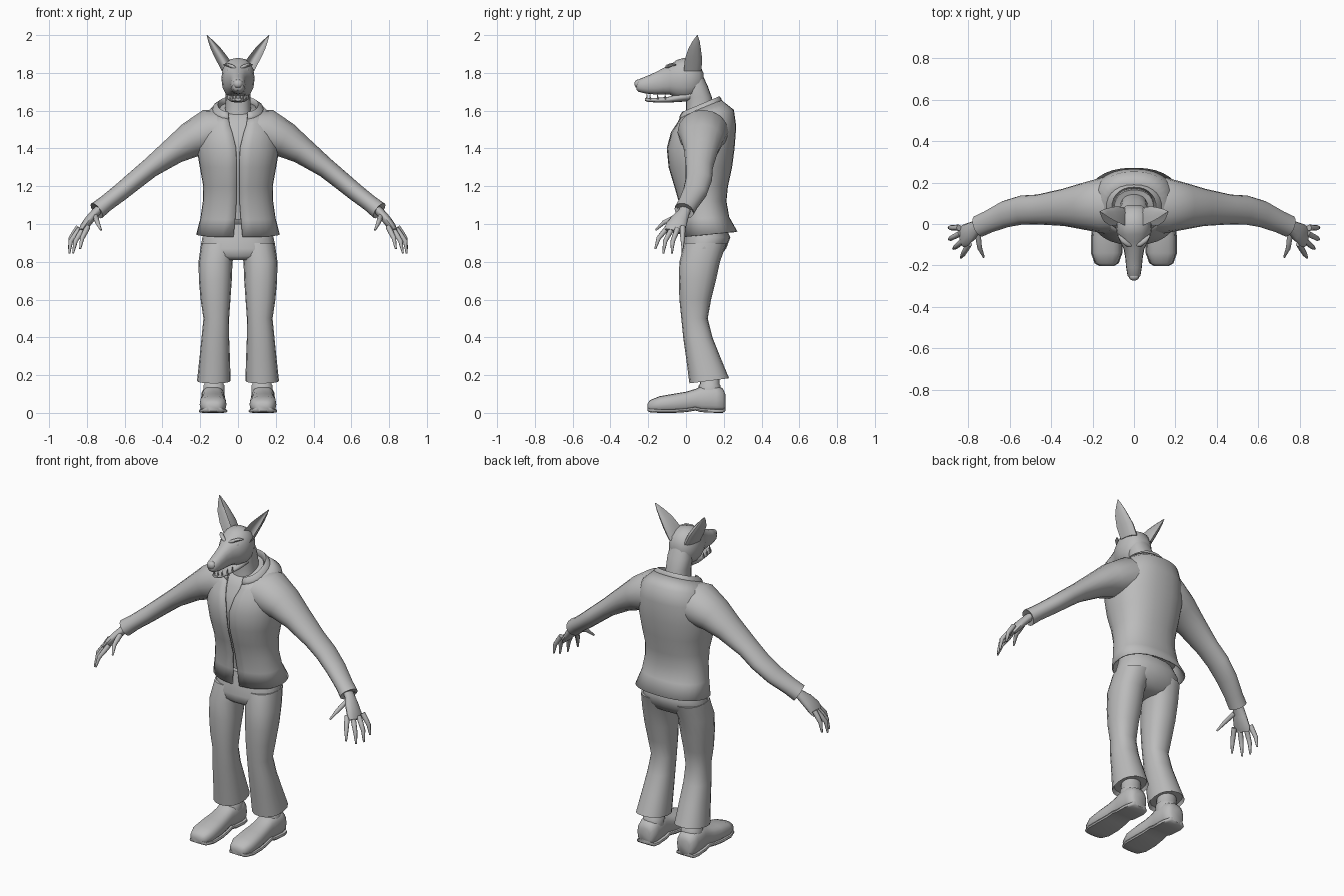
import bpy, bmesh, math
from mathutils import Vector as V

grey = bpy.data.materials.new("plain grey")
grey.diffuse_color = (0.5, 0.5, 0.5, 1)


def loft(name, rings, closed=True, caps=True, angle=50, thick=0):
    """Skin a list of point rings into a smooth shaded object."""
    bm = bmesh.new()
    rows = [[bm.verts.new(p) for p in r] for r in rings]
    n = len(rows[0])
    for a, b in zip(rows, rows[1:]):
        for i in range(n if closed else n - 1):
            j = (i + 1) % n
            bm.faces.new((a[i], a[j], b[j], b[i]))
    if caps:
        bm.faces.new(rows[0])
        bm.faces.new(rows[-1])
    bmesh.ops.recalc_face_normals(bm, faces=bm.faces)
    me = bpy.data.meshes.new(name)
    bm.to_mesh(me)
    bm.free()
    ob = bpy.data.objects.new(name, me)
    bpy.context.collection.objects.link(ob)
    me.materials.append(grey)
    bpy.ops.object.select_all(action='DESELECT')
    bpy.context.view_layer.objects.active = ob
    ob.select_set(True)
    bpy.ops.object.shade_smooth_by_angle(angle=math.radians(angle))
    if thick:
        m = ob.modifiers.new("cloth thickness", 'SOLIDIFY')
        m.thickness, m.offset = thick, 0
    return ob


def pw(c, e):
    return math.copysign(abs(c) ** (2 / e), c)


def flat_ring(z, hw, yf, yb, tilt=0, cx=0, n=20, e=2.3, gap=None):
    """Horizontal ring; with a gap it stays open at the front."""
    cy, hd = (yf + yb) / 2, (yb - yf) / 2
    g = math.asin(gap / hw) if gap else 0
    pts = []
    for i in range(n):
        t = g + (2 * math.pi - 2 * g) * i / (n - 1) if gap else 2 * math.pi * i / n
        x, y = pw(math.sin(t), e) * hw, -pw(math.cos(t), e) * hd
        if gap and i in (0, n - 1):
            x = math.copysign(gap, x)
        pts.append((cx + x, cy + y, z + tilt * y))
    return pts


def upright_ring(y, hw, z0, z1, cx=0, n=16, e=2.3):
    """Ring facing the front, for lofts that run along y."""
    cz, hh = (z0 + z1) / 2, (z1 - z0) / 2
    return [(cx + pw(math.cos(2 * math.pi * i / n), e) * hw, y,
             cz + pw(math.sin(2 * math.pi * i / n), e) * hh) for i in range(n)]


def tube(name, path, side=1, n=12, caps=True):
    """Tube through (x, y, z, radius across, radius along y)."""
    pts = [V((p[0] * side, p[1], p[2])) for p in path]
    rings = []
    for k, p in enumerate(path):
        d = (pts[min(k + 1, len(pts) - 1)] - pts[max(k - 1, 0)]).normalized()
        v = V((0, 1, 0)) - d * d.y
        v.normalize()
        u = d.cross(v)
        rings.append([pts[k] + u * p[3] * math.cos(2 * math.pi * i / n)
                      + v * p[4] * math.sin(2 * math.pi * i / n) for i in range(n)])
    return loft(name, rings, caps=caps)


# jacket body, open down the front: z, half width, front, back, tilt, gap
body = [(.945, .217, -.02, .268, .1, .024), (1.03, .195, -.025, .225, .05, .015),
        (1.12, .182, -.035, .21, 0, .008), (1.2, .18, -.058, .218, 0, .008),
        (1.3, .198, -.088, .24, 0, .008), (1.4, .215, -.098, .253, 0, .01),
        (1.5, .205, -.078, .262, .1, .03), (1.565, .18, -.05, .25, .25, .045),
        (1.61, .13, -.03, .185, .4, .05)]
loft("jacket_body", [flat_ring(z, w, f, b, t, n=29, gap=g) for z, w, f, b, t, g in body],
     closed=False, caps=False, thick=.008)
# shirt just inside the jacket
loft("shirt", [flat_ring(z, w - .014, f + .012, b - .014, t) for z, w, f, b, t, g in body[1:]])
loft("shirt_collar", [flat_ring(z, w, -.015, .15, .2) for z, w in ((1.54, .075), (1.59, .068))])
# folded jacket collar
loft("jacket_collar", [flat_ring(z, w, f, b, t, n=25, gap=.05) for z, w, f, b, t in (
    (1.592, .137, -.04, .19, .42), (1.615, .13, -.038, .185, .42),
    (1.63, .108, -.03, .178, .42), (1.6, .095, -.02, .165, .42))],
    closed=False, caps=False, thick=.006)

# trousers seat
loft("trouser_seat", [flat_ring(*r) for r in (
    (1.0, .165, .0, .2), (.93, .188, -.01, .235), (.87, .2, -.025, .213),
    (.83, .185, -.02, .18), (.81, .1, .0, .14))])

# head: skull and muzzle in one loft along y
loft("head", [upright_ring(*r) for r in (
    (.092, .035, 1.73, 1.80), (.07, .066, 1.69, 1.85), (.03, .083, 1.665, 1.874),
    (-.01, .088, 1.66, 1.88), (-.05, .082, 1.667, 1.868), (-.085, .068, 1.685, 1.842),
    (-.12, .05, 1.686, 1.825), (-.165, .042, 1.686, 1.802), (-.21, .038, 1.69, 1.782),
    (-.25, .031, 1.70, 1.766), (-.262, .02, 1.71, 1.755))])
loft("nose", [upright_ring(y, w, 1.742 - h, 1.742 + h, n=12) for y, w, h in (
    (-.235, .015, .015), (-.25, .026, .024), (-.265, .022, .02), (-.272, .01, .009))])
loft("lower_jaw", [upright_ring(*r) for r in (
    (.02, .06, 1.65, 1.71), (-.04, .058, 1.646, 1.69), (-.09, .046, 1.643, 1.674),
    (-.15, .037, 1.643, 1.668), (-.2, .03, 1.646, 1.668), (-.217, .017, 1.652, 1.667))])
loft("neck", [flat_ring(*r) for r in (
    (1.52, .078, -.005, .155), (1.6, .068, .0, .15), (1.67, .066, .0, .137),
    (1.73, .07, -.01, .115), (1.78, .06, .0, .092))])

finger_ends = {"index_finger": ((.795, -.095, .985), (.825, -.145, .925), (.836, -.163, .868)),
               "middle_finger": ((.82, -.075, .975), (.86, -.11, .91), (.873, -.12, .845)),
               "ring_finger": ((.838, -.045, .975), (.885, -.07, .91), (.893, -.075, .845)),
               "little_finger": ((.845, -.018, .985), (.885, -.018, .925), (.895, -.018, .868)),
               "thumb": ((.755, -.045, 1.04), (.745, -.115, 1.01), (.725, -.16, .968))}

for s, tag in ((1, "left"), (-1, "right")):
    # sleeve, turned inward at the cuff
    tube(tag + "_sleeve", [
        (.06, .09, 1.5, .1, .13), (.15, .09, 1.487, .122, .135), (.25, .085, 1.445, .095, .112),
        (.34, .08, 1.388, .072, .09), (.465, .07, 1.297, .053, .072), (.54, .068, 1.236, .05, .07),
        (.62, .048, 1.17, .047, .065), (.7, .012, 1.108, .044, .055), (.748, -.01, 1.07, .048, .054),
        (.735, -.004, 1.082, .036, .042)], s, 16)
    # hand
    tube(tag + "_palm", [
        (.71, .008, 1.1, .024, .03), (.755, -.012, 1.06, .023, .032), (.785, -.035, 1.025, .024, .046),
        (.815, -.055, .985, .022, .055), (.832, -.065, .96, .014, .05)], s)
    for f, (a, b, c) in finger_ends.items():
        m = [(p + q) / 2 for p, q in zip(a, b)]
        tube(tag + "_" + f, [(*a, .014, .015), (*m, .014, .014), (*b, .012, .012),
                             (*c, .005, .005)], s, 8)
    # trouser leg with an open hem
    legs = [(.9, .1, .095, -.01, .215, 0), (.8, .119, .09, -.035, .18, 0),
            (.7, .12, .087, -.038, .158, 0), (.6, .119, .079, -.035, .133, 0),
            (.5, .115, .068, -.025, .115, 0), (.4, .12, .073, -.015, .14, 0),
            (.3, .123, .08, 0, .178, .05), (.17, .128, .089, .018, .228, .13),
            (.19, .128, .08, .03, .215, .13)]
    loft(tag + "_trouser_leg", [flat_ring(z, w, f, b, t, cx * s, 16) for z, cx, w, f, b, t in legs])
    # ankle and shoe
    loft(tag + "_ankle", [flat_ring(z, w, .125 - w, .125 + w, 0, .127 * s, 14) for z, w in (
        (.1, .056), (.145, .058), (.152, .052), (.3, .05))])
    shoe = [(-.203, .03, .01, .05), (-.19, .053, .003, .068), (-.14, .071, 0, .088),
            (-.06, .07, 0, .102), (0, .064, .004, .112), (.05, .059, .012, .127),
            (.08, .061, .004, .141), (.16, .064, 0, .145), (.195, .055, 0, .13), (.208, .035, .01, .1)]
    loft(tag + "_shoe", [upright_ring(y, w, a, b, .132 * s, 16, 2.6) for y, w, a, b in shoe])
    loft(tag + "_sole", [upright_ring(y, w + .005, a, a + .02, .132 * s, 12, 5)
                         for y, w, a, b in shoe])
    # ear: hollow on the front side
    ear = [(.05, .035, 1.81, .036, .046), (.082, .04, 1.872, .036, .046), (.115, .045, 1.925, .029, .034),
           (.141, .053, 1.965, .016, .02), (.164, .06, 2.0, .002, .002)]
    rings = []
    for x, y, z, a, b in ear:
        back = [(x + a * math.cos(t), y - b + 2 * b * math.sin(t)) for t in
                [math.pi * i / 8 for i in range(9)]]
        hollow = [(x + a * .85 * math.cos(t), y - b + 1.2 * b * math.sin(t)) for t in
                  [math.pi * i / 8 for i in range(7, 0, -1)]]
        rings.append([(px * s, py, z) for px, py in back + hollow])
    loft(tag + "_ear", rings)
    # eye and brow
    loft(tag + "_eye", [upright_ring(-.075 - .018 * math.sin(t), .019 * math.cos(t),
                                     1.812 - .016 * math.cos(t), 1.812 + .016 * math.cos(t), .041 * s, 10, 2)
                        for t in (-.5, 0, .4, .8, 1.2, 1.5)])
    tube(tag + "_brow", [(.012, -.104, 1.825, .005, .006), (.03, -.098, 1.834, .01, .012),
                         (.055, -.078, 1.843, .009, .012), (.075, -.055, 1.843, .004, .005)], s, 8)
    # teeth
    for k, (x, y) in enumerate(((.012, -.207), (.027, -.19), (.034, -.15), (.04, -.11))):
        tube(f"{tag}_tooth_{k}", [(x, y, 1.66, .006, .006), (x, y, 1.692, .001, .001)], s, 6)
